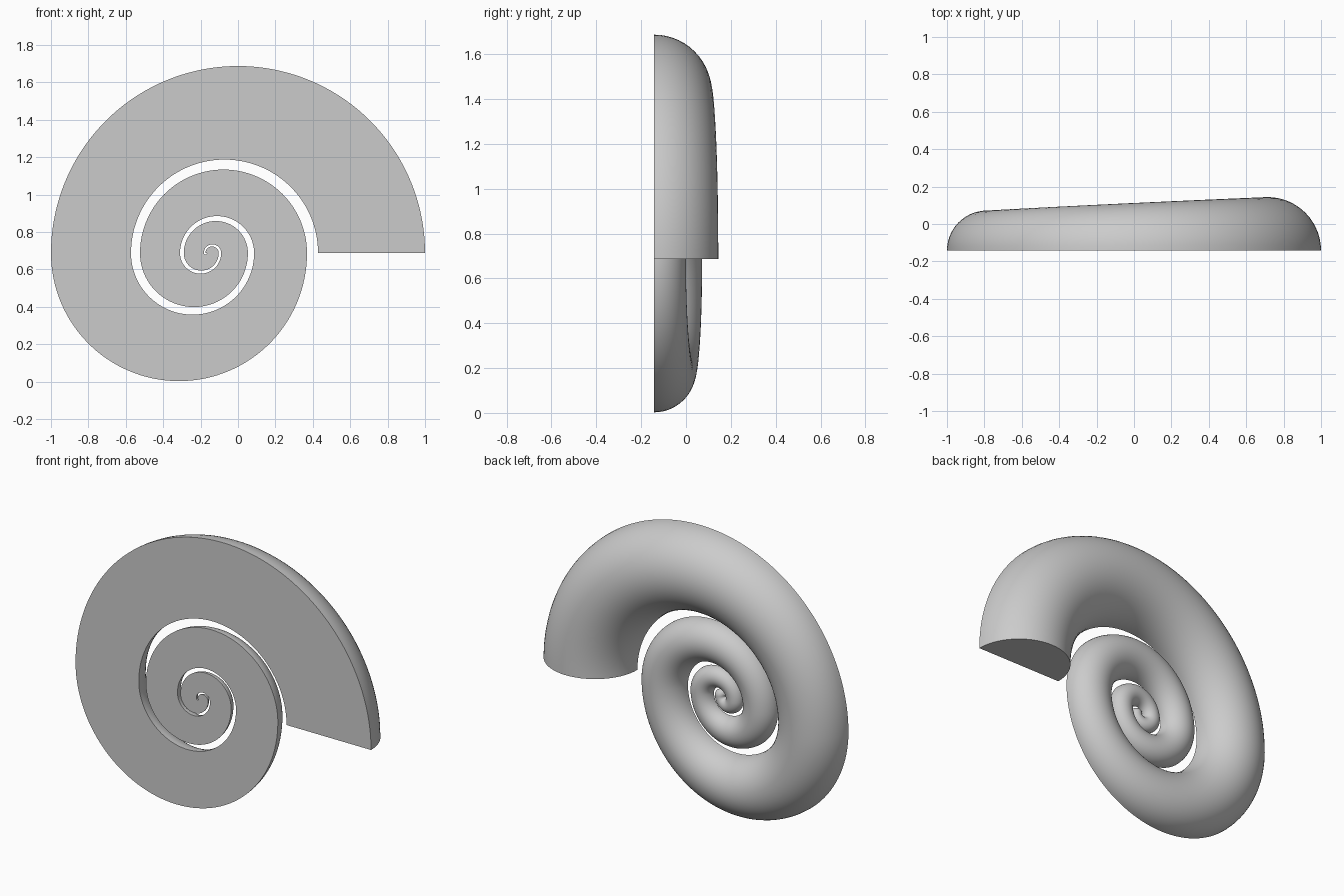
import bpy, bmesh, math
from mathutils import Vector

cube = bpy.data.objects.get("Cube")
if cube:
    bpy.data.objects.remove(cube, do_unlink=True)

# Where the outer and inner edges of the coil cross the horizontal axis, each half turn
OUTER = [1.0, -1.0, 0.369, -0.524, 0.053, -0.29, -0.103, -0.174]
INNER = [0.428, -0.572, 0.086, -0.31, -0.09, -0.183, -0.167, -0.167]
AXIS_Z = 0.687
FRONT_Y = -0.142
SIDES = 28  # divisions of the half-round section


def half_turn(a, b, angle):
    """Point on the semicircle that runs from a to b on the axis."""
    centre, radius = (a + b) / 2, (a - b) / 2
    return Vector((centre + radius * math.cos(angle), FRONT_Y,
                   AXIS_Z + radius * math.sin(angle)))


def section(bm, outer, inner):
    """Half-round ring, flat on the front and domed on the back."""
    middle, half = (outer + inner) / 2, (outer - inner) / 2
    ring = []
    for k in range(SIDES + 1):
        t = math.pi * k / SIDES
        dome = Vector((0, half.length * math.sin(t), 0))
        ring.append(bm.verts.new(middle + half * math.cos(t) + dome))
    return ring


# Sweep the shrinking section along the spiral
bm = bmesh.new()
rings = []
for i in range(len(OUTER) - 1):
    steps = max(16, 72 - 10 * i)
    for s in range(0 if i == 0 else 1, steps + 1):
        angle = math.pi * s / steps
        rings.append(section(bm, half_turn(OUTER[i], OUTER[i + 1], angle),
                             half_turn(INNER[i], INNER[i + 1], angle)))

for r0, r1 in zip(rings, rings[1:]):
    for k in range(SIDES + 1):
        n = (k + 1) % (SIDES + 1)
        bm.faces.new((r0[k], r0[n], r1[n], r1[k]))
bm.faces.new(rings[0])
bm.faces.new(rings[-1])
bmesh.ops.recalc_face_normals(bm, faces=bm.faces)

mesh = bpy.data.meshes.new("spiral_shell")
bm.to_mesh(mesh)
bm.free()
shell = bpy.data.objects.new("spiral_shell", mesh)
bpy.context.collection.objects.link(shell)

# Plain grey material
grey = bpy.data.materials.new("plain grey")
grey.use_nodes = True
colour = (0.6, 0.6, 0.6, 1)
grey.diffuse_color = colour
grey.node_tree.nodes["Principled BSDF"].inputs["Base Color"].default_value = colour
mesh.materials.append(grey)

# Smooth dome, sharp rim
bpy.ops.object.select_all(action="DESELECT")
shell.select_set(True)
bpy.context.view_layer.objects.active = shell
bpy.ops.object.shade_smooth_by_angle(angle=math.radians(40))
